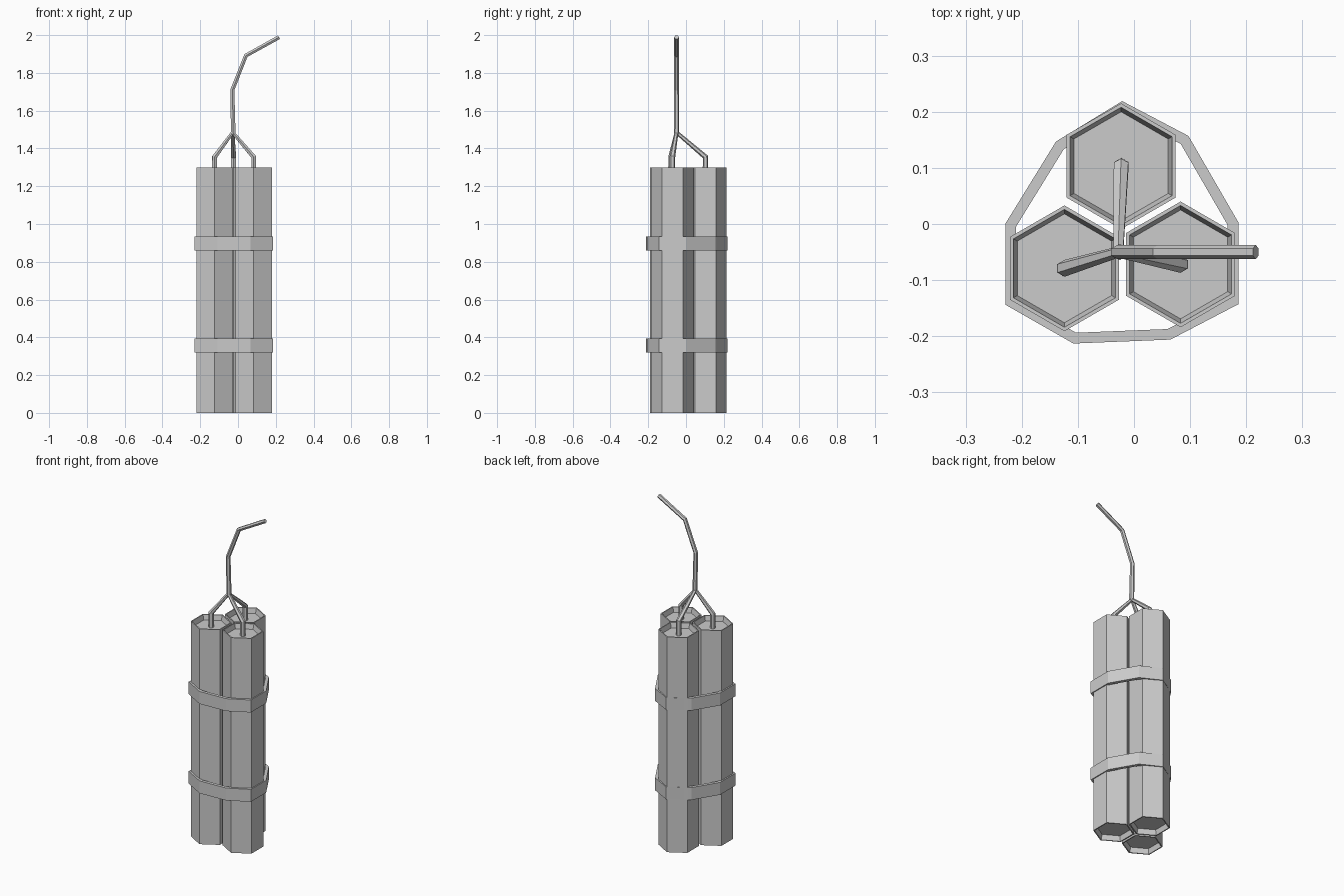
import bpy, bmesh, math
from mathutils import Vector

if "Cube" in bpy.data.objects:
    bpy.data.objects.remove(bpy.data.objects["Cube"])

HEIGHT = 1.30
STICKS = {"left": (-0.124, -0.079), "right": (0.083, -0.072), "back": (-0.023, 0.103)}


def finish(name, bm):
    bmesh.ops.recalc_face_normals(bm, faces=bm.faces)
    mesh = bpy.data.meshes.new(name)
    bm.to_mesh(mesh)
    bm.free()
    obj = bpy.data.objects.new(name, mesh)
    bpy.context.collection.objects.link(obj)
    return obj


def skin(bm, loops, closed=False):
    """Bridge successive vertex loops with quads."""
    n = len(loops[0])
    pairs = list(zip(loops, loops[1:]))
    if closed:
        pairs.append((loops[-1], loops[0]))
    for a, b in pairs:
        for i in range(n):
            j = (i + 1) % n
            bm.faces.new((a[i], a[j], b[j], b[i]))


def stick(name, cx, cy):
    """Six-sided tube with a recessed cap at both ends."""
    profile = [(0.097, 0.03), (0.105, 0), (0.112, 0),
               (0.112, HEIGHT), (0.105, HEIGHT), (0.097, HEIGHT - 0.03)]
    bm = bmesh.new()
    loops = []
    for r, z in profile:
        angles = [math.radians(30 + 60 * i) for i in range(6)]
        loops.append([bm.verts.new((cx + r * math.cos(a), cy + r * math.sin(a), z))
                      for a in angles])
    skin(bm, loops)
    bm.faces.new(loops[0])
    bm.faces.new(loops[-1])
    return finish(name, bm)


def inset(points, d):
    """Move a counter-clockwise outline inward by d, with mitred corners."""
    out = []
    for i, p in enumerate(points):
        a = (p - points[i - 1]).normalized()
        b = (points[(i + 1) % len(points)] - p).normalized()
        na, nb = Vector((-a.y, a.x)), Vector((-b.y, b.x))
        out.append(p + (na + nb) * d / (1 + na.dot(nb)))
    return out


def band(name, z0, z1):
    outer = [Vector(p) for p in (
        (-0.229, -0.144), (-0.108, -0.213), (0.065, -0.206), (0.186, -0.143),
        (0.186, 0.003), (0.097, 0.157), (-0.021, 0.219), (-0.139, 0.147),
        (-0.229, 0.001))]
    inner = inset(outer, 0.019)
    bm = bmesh.new()
    loops = [[bm.verts.new((p.x, p.y, z)) for p in pts]
             for pts, z in ((outer, z0), (outer, z1), (inner, z1), (inner, z0))]
    skin(bm, loops, closed=True)
    return finish(name, bm)


def cord(name, points, radii):
    """Six-sided cord following a path, with a radius at every point."""
    pts = [Vector(p) for p in points]
    bm = bmesh.new()
    loops = []
    side = None
    for i, p in enumerate(pts):
        before = (p - pts[i - 1]).normalized() if i else Vector()
        after = (pts[i + 1] - p).normalized() if i < len(pts) - 1 else Vector()
        t = (before + after).normalized()
        ref = side or Vector((0, 1, 0))
        side = (ref - t * ref.dot(t)).normalized()
        up = t.cross(side)
        loops.append([bm.verts.new(p + radii[i] * (side * math.cos(k * math.pi / 3)
                                                   + up * math.sin(k * math.pi / 3)))
                      for k in range(6)])
    skin(bm, loops)
    bm.faces.new(loops[0])
    bm.faces.new(loops[-1])
    return finish(name, bm)


# sticks and the short fuse leading out of each one
joint = (-0.028, -0.05, 1.485)
for side_name, (x, y) in STICKS.items():
    stick(side_name + "_stick", x, y)
    cord(side_name + "_fuse", [(x, y, 1.26), (x, y, 1.355), joint],
         [0.015, 0.015, 0.010])

# straps around the bundle
band("lower_strap", 0.32, 0.395)
band("upper_strap", 0.86, 0.935)

# main bent fuse
cord("main_fuse", [(-0.025, -0.05, 1.475), (-0.03, -0.05, 1.71),
                   (0.042, -0.05, 1.892), (0.217, -0.05, 1.989)],
     [0.014, 0.0125, 0.0125, 0.0125])
